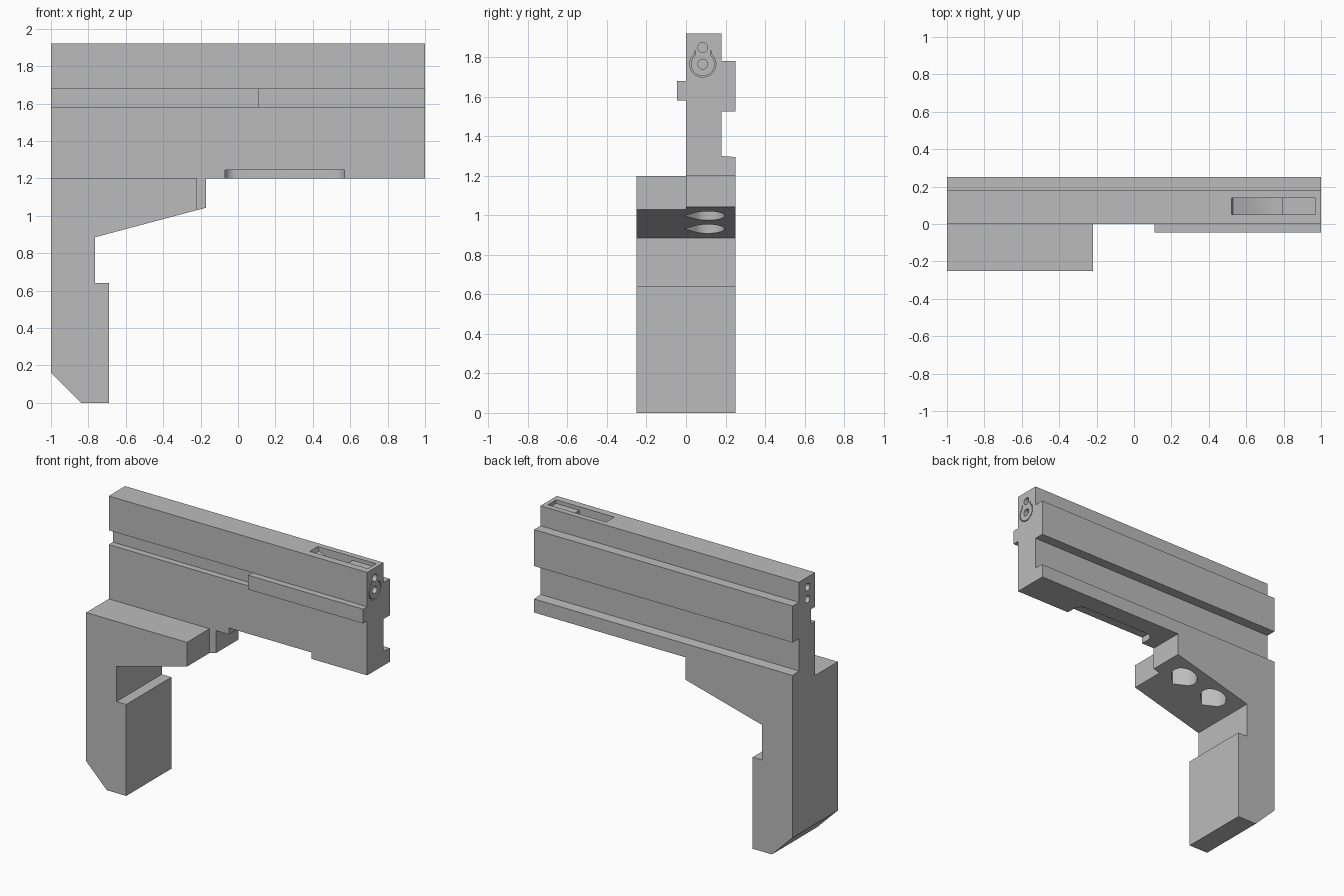
import bpy, bmesh
from math import sin, cos, pi, radians
from mathutils import Vector

cube = bpy.data.objects.get("Cube")
if cube:
    bpy.data.objects.remove(cube)

grey = bpy.data.materials.new("Matte grey")
grey.use_nodes = True
grey.diffuse_color = (0.5, 0.5, 0.5, 1)
grey.node_tree.nodes["Principled BSDF"].inputs["Base Color"].default_value = (0.5, 0.5, 0.5, 1)


def prism(name, outline, axis, start, end):
    """Extrude an outline along x, y or z; the outline uses the other two axes in order."""
    def place(p):
        co = list(p)
        co.insert(axis, start)
        return Vector(co)
    step = Vector((0, 0, 0))
    step[axis] = end - start
    bm = bmesh.new()
    face = bm.faces.new([bm.verts.new(place(p)) for p in outline])
    ext = bmesh.ops.extrude_face_region(bm, geom=[face])["geom"]
    bmesh.ops.translate(bm, verts=[v for v in ext if isinstance(v, bmesh.types.BMVert)], vec=step)
    bmesh.ops.recalc_face_normals(bm, faces=bm.faces)
    mesh = bpy.data.meshes.new(name)
    bm.to_mesh(mesh)
    bm.free()
    mesh.materials.append(grey)
    obj = bpy.data.objects.new(name, mesh)
    bpy.context.collection.objects.link(obj)
    return obj


def rect(a0, b0, a1, b1):
    return [(a0, b0), (a1, b0), (a1, b1), (a0, b1)]


def arc(a, b, r, first=0, last=360, n=32):
    angles = [radians(first + (last - first) * i / n) for i in range(n + 1)]
    if last - first == 360:
        angles.pop()
    return [(a + r * cos(t), b + r * sin(t)) for t in angles]


def activate(obj):
    bpy.ops.object.select_all(action="DESELECT")
    obj.select_set(True)
    bpy.context.view_layer.objects.active = obj


def cut(obj, cutter):
    activate(obj)
    mod = obj.modifiers.new("Cut", "BOOLEAN")
    mod.operation, mod.solver, mod.object = "DIFFERENCE", "EXACT", cutter
    bpy.ops.object.modifier_apply(modifier=mod.name)
    bpy.data.objects.remove(cutter)


# Long body with stepped back
body = prism("body", [(0, 1.2), (0.25, 1.2), (0.25, 1.295), (0.18, 1.3), (0.18, 1.525),
                      (0.25, 1.525), (0.25, 1.78), (0.18, 1.78), (0.18, 1.92), (0, 1.92)], 0, -1, 1)

# Groove along the rear half of the front face
cut(body, prism("groove_cutter", rect(-1.1, -0.1, 0.11, 0.045)[:2] + [(0.11, 0.045), (-1.1, 0.045)], 2, 1.58, 1.68))

# Rounded recess under the body
cut(body, prism("recess_cutter", [(-0.07, -0.05), (0.57, -0.05)] + arc(0.51, 0.06, 0.06, 0, 90, 8)
                + arc(-0.01, 0.06, 0.06, 90, 180, 8), 2, 1.1, 1.245))

# Top slot: shallow shelf and deep pocket with a curved floor
cut(body, prism("shelf_cutter", rect(0.7, 1.895, 0.97, 2), 1, 0.05, 0.14))
cut(body, prism("pocket_cutter", [(0.52, 2)] + arc(0.79, 1.92, 0.27, 180, 270, 12)[:1]
                + [(0.53 + 0.26 * i / 8, 1.89 - 0.07 * sin(pi / 2 * i / 8)) for i in range(9)]
                + [(0.79, 2)], 1, 0.05, 0.14))

# Paired bores in both ends
for z in (1.765, 1.85):
    for start, end in ((0.8, 1.1), (-1.1, -0.8)):
        cut(body, prism("bore_cutter", arc(0.085, z, 0.025), 0, start, end))

# Thin keyhole groove around the bores, with its core left standing
keyhole = prism("keyhole_cutter", arc(0.085, 1.765, 0.066, 130, 410)
                + [(0.127, 1.835), (0.043, 1.835)], 0, 0.98, 1.1)
cut(keyhole, prism("keyhole_core", arc(0.085, 1.765, 0.06, 130, 410)
                   + [(0.123, 1.9), (0.047, 1.9)], 0, 0.9, 1.2))
cut(body, keyhole)

# Rib continuing the groove line
rib = prism("front_rib", rect(-0.045, 1.58, 0, 1.68), 0, 0.11, 1)

# Angled handle and the short tongue beside its front end
grip = prism("grip", [(-1, 1.2), (-0.22, 1.2), (-0.22, 1.03), (-0.765, 0.885), (-0.765, 0.64),
                      (-0.69, 0.64), (-0.69, 0), (-0.84, 0), (-1, 0.16)], 1, -0.25, 0.25)
tongue = prism("grip_tongue", [(-0.22, 1.2), (-0.17, 1.2), (-0.17, 1.043), (-0.22, 1.03)], 1, 0, 0.25)

# Teardrop sockets rising into the sloped underside
for x in (-0.592, -0.342):
    drop = arc(x, 0.11, 0.085, -45, 225) + [(x, -0.01)]
    cut(grip, prism("socket_cutter", drop, 2, 0.7, 1.12))

for obj in (body, rib, grip, tongue):
    activate(obj)
    bpy.ops.object.shade_smooth_by_angle(angle=radians(30))
